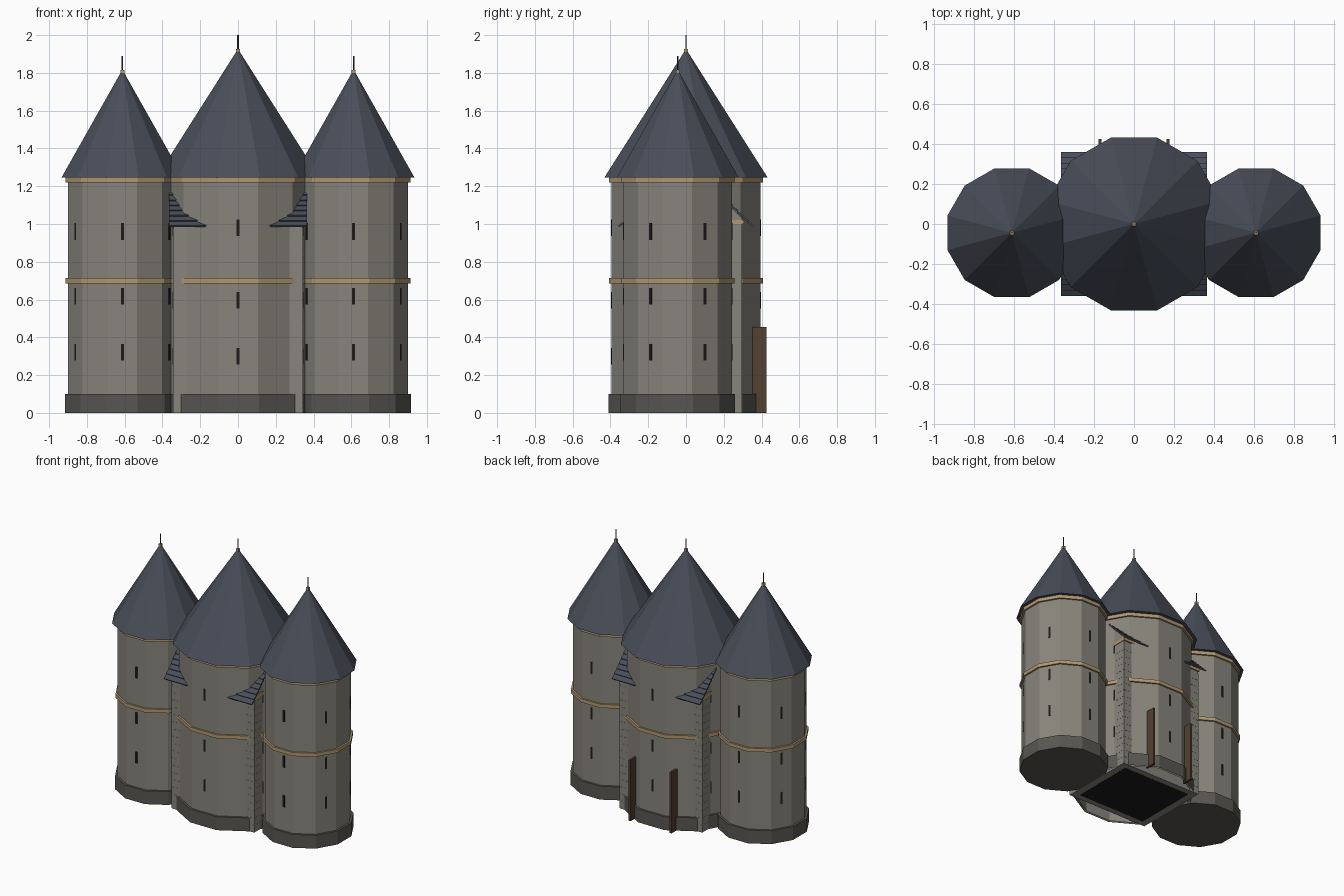
import bpy, bmesh, math
from mathutils import Matrix, Vector

if "Cube" in bpy.data.objects:
    bpy.data.objects.remove(bpy.data.objects["Cube"])


def material(name, r, g, b):
    m = bpy.data.materials.new(name)
    m.diffuse_color = (r, g, b, 1)
    m.use_nodes = True
    m.node_tree.nodes["Principled BSDF"].inputs["Base Color"].default_value = m.diffuse_color
    return m


STONE = material("stone", 0.245, 0.232, 0.20)
PLINTH = material("dark_stone", 0.098, 0.094, 0.082)
SLATE = material("slate", 0.066, 0.076, 0.10)
TRIM = material("sandstone_trim", 0.44, 0.31, 0.16)
WOOD = material("wood", 0.085, 0.052, 0.03)
DARK = material("dark_opening", 0.012, 0.011, 0.01)
IRON = material("iron", 0.05, 0.05, 0.055)


def finish(name, bm, mat):
    bmesh.ops.recalc_face_normals(bm, faces=bm.faces)
    mesh = bpy.data.meshes.new(name)
    bm.to_mesh(mesh)
    bm.free()
    mesh.materials.append(mat)
    ob = bpy.data.objects.new(name, mesh)
    bpy.context.collection.objects.link(ob)
    return ob


def add_box(bm, loc, size, rot=Matrix()):
    bmesh.ops.create_cube(bm, size=1, matrix=Matrix.Translation(loc) @ rot
                          @ Matrix.Diagonal((*size, 1)))


def box(name, loc, size, mat):
    bm = bmesh.new()
    add_box(bm, loc, size)
    return finish(name, bm, mat)


def prism(name, cx, cy, z0, z1, apothem, mat, top=None, sides=12, open_bottom=False):
    """Regular prism or cone with a flat side facing each axis."""
    k = 1 / math.cos(math.pi / sides)
    bm = bmesh.new()
    bmesh.ops.create_cone(
        bm, cap_ends=True, segments=sides, radius1=apothem * k,
        radius2=(apothem if top is None else top) * k, depth=z1 - z0,
        matrix=Matrix.Translation((cx, cy, (z0 + z1) / 2))
        @ Matrix.Rotation(math.pi / sides, 4, 'Z'))
    if open_bottom:
        low = [f for f in bm.faces if all(v.co.z < z0 + 1e-4 for v in f.verts)]
        bmesh.ops.delete(bm, geom=low, context='FACES_ONLY')
    return finish(name, bm, mat)


def tower(tag, cx, cy, wall, eave, apex, tip, slit_z, hollow=False):
    prism(tag + "_wall", cx, cy, 0.001, 1.245, wall, STONE, open_bottom=hollow)
    prism(tag + "_plinth", cx, cy, 0.0, 0.10, wall + 0.016, PLINTH, open_bottom=hollow)
    prism(tag + "_middle_band", cx, cy, 0.686, 0.713, wall + 0.013, TRIM)
    prism(tag + "_top_band", cx, cy, 1.219, 1.246, wall + 0.013, TRIM)
    prism(tag + "_roof", cx, cy, 1.245, apex, eave, SLATE, top=0.004)
    box(tag + "_finial_block", (cx, cy, apex - 0.003), (0.02, 0.02, 0.018), TRIM)
    prism(tag + "_finial_rod", cx, cy, apex, tip, 0.0035, IRON, sides=6)
    # arrow slits on every other wall face
    bm = bmesh.new()
    for i in range(6):
        a = -math.pi / 2 + i * math.pi / 3
        for z in slit_z:
            add_box(bm, (cx + wall * math.cos(a), cy + wall * math.sin(a), z),
                    (0.004, 0.016, 0.088), Matrix.Rotation(a, 4, 'Z'))
    finish(tag + "_arrow_slits", bm, DARK)


tower("centre_tower", 0, 0, 0.394, 0.433, 1.92, 2.0, (0.98, 0.597, 0.30), hollow=True)
for s, tag in ((-1, "left_tower"), (1, "right_tower")):
    tower(tag, s * 0.612, -0.044, 0.287, 0.323, 1.81, 1.89, (0.96, 0.618, 0.322))

# gabled block passing through the centre tower
HX, HY = 0.342, 0.296
bm = bmesh.new()
profile = [(-HY, 0), (HY, 0), (HY, 1.03), (0, 1.325), (-HY, 1.03)]
face = bm.faces.new([bm.verts.new((-HX, y, z)) for y, z in profile])
out = bmesh.ops.extrude_face_region(bm, geom=[face])
bmesh.ops.translate(bm, vec=(2 * HX, 0, 0),
                    verts=[v for v in out["geom"] if isinstance(v, bmesh.types.BMVert)])
finish("gabled_block", bm, STONE)
box("block_cornice", (0, 0, 1.01), (2 * HX + 0.01, 2 * HY + 0.02, 0.022), TRIM)
box("passage_floor", (0, 0, 0.002), (0.58, 0.50, 0.006), DARK)

# corner stones of the block, almost flush with its walls
bm = bmesh.new()
rows = 18
h = 0.98 / rows
for i in range(rows):
    for sx in (-1, 1):
        for sy in (-1, 1):
            add_box(bm, (sx * (HX - 0.039), sy * (HY - 0.039), h * (i + 0.5)),
                    (0.08, 0.08, h - 0.002))
finish("corner_stones", bm, STONE)

# slate courses of the gable roof, each lapping the one below
bm = bmesh.new()
courses = 13
step = 0.355 / courses
for sy in (-1, 1):
    tilt = Matrix.Rotation(-sy * math.radians(35), 4, 'X')
    for i in range(courses):
        y = 0.355 - step * (i + 0.5)
        add_box(bm, (0, sy * y, 1.340 - y), (0.73, step * 1.4, 0.01), tilt)
finish("gable_roof_slates", bm, SLATE)

# open gate leaves at the back
for s, tag in ((-1, "left"), (1, "right")):
    box(tag + "_gate_leaf", (s * 0.17, 0.384, 0.228), (0.016, 0.082, 0.456), WOOD)
